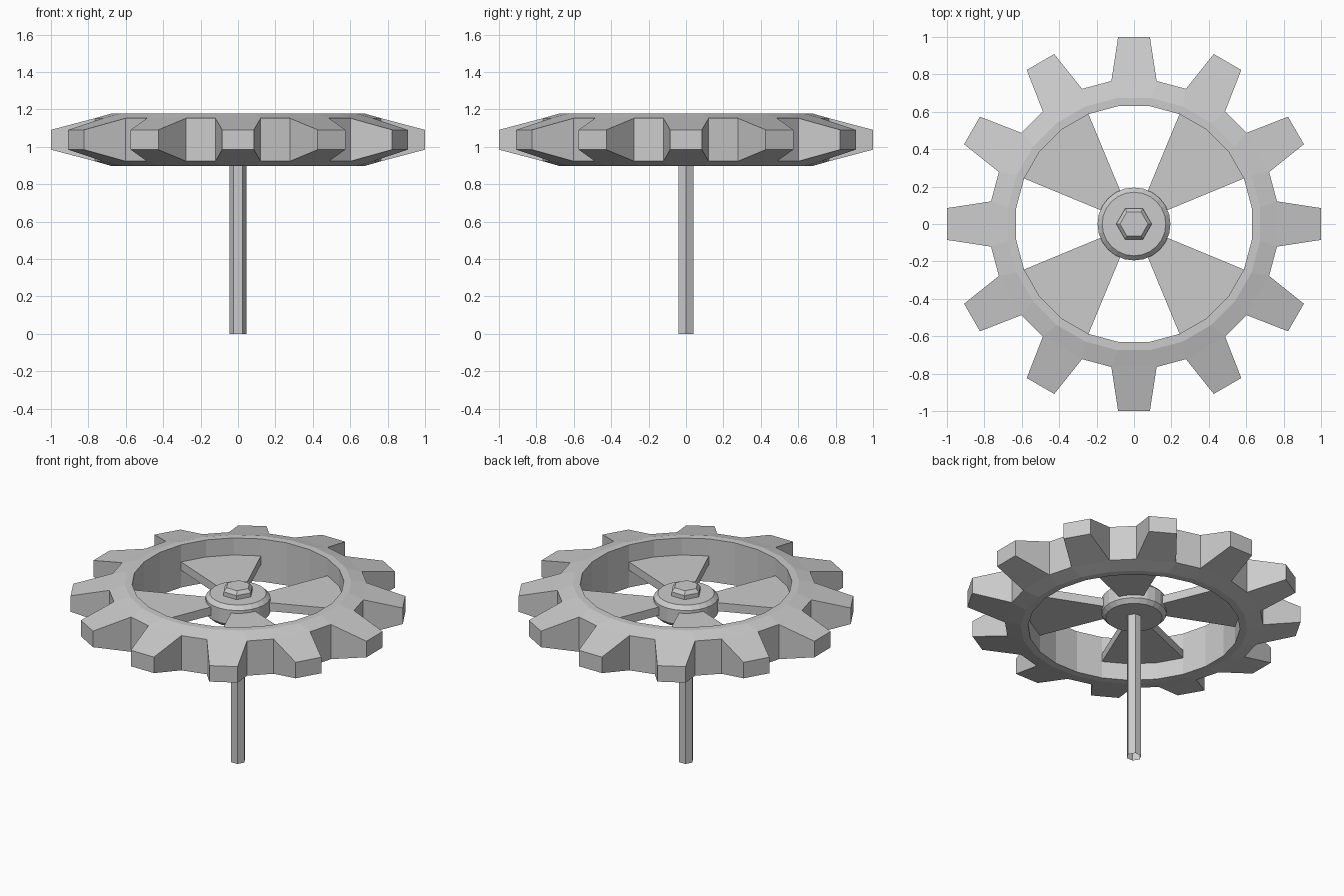
import bpy, bmesh
from math import radians, cos, sin

old = bpy.data.objects.get("Cube")
if old:
    bpy.data.objects.remove(old, do_unlink=True)

MID = 1.038   # height of the wheel's middle plane
TEETH = 12


def material(name, value):
    m = bpy.data.materials.new(name)
    m.use_nodes = True
    color = (value, value, value, 1)
    m.diffuse_color = color
    m.node_tree.nodes["Principled BSDF"].inputs["Base Color"].default_value = color
    return m


grey = material("light grey", 0.6)


def finish(name, bm):
    bmesh.ops.recalc_face_normals(bm, faces=bm.faces)
    mesh = bpy.data.meshes.new(name)
    bm.to_mesh(mesh)
    bm.free()
    mesh.materials.append(grey)
    obj = bpy.data.objects.new(name, mesh)
    bpy.context.collection.objects.link(obj)
    return obj


def polar(r, deg, z):
    return (r * cos(radians(deg)), r * sin(radians(deg)), z)


def lathe(name, profile, sides, cap_first=True):
    """Stack of regular polygons given as (radius, height), bottom to top."""
    bm = bmesh.new()
    rings = [[bm.verts.new(polar(r, 360 * i / sides, z)) for i in range(sides)]
             for r, z in profile]
    for a, b in zip(rings, rings[1:]):
        for i in range(sides):
            j = (i + 1) % sides
            bm.faces.new((a[i], a[j], b[j], b[i]))
    bm.faces.new(rings[-1])
    if cap_first:
        bm.faces.new(rings[0])
    return finish(name, bm)


# Toothed rim: each ring has two points per tooth (radius, half angle, half height)
RINGS = {"inner": (0.636, 7.5, 0.141), "crest": (0.68, 7.5, 0.141),
         "root": (0.774, 9.0, 0.115), "tip": (1.0036, 4.86, 0.053)}
bm = bmesh.new()
v = {}
for ring, (r, half, h) in RINGS.items():
    for side in (-1, 1):
        v[ring, side] = [bm.verts.new(polar(r, 30 * (i // 2) + (half if i % 2 else -half),
                                            MID + side * h)) for i in range(2 * TEETH)]
for i in range(2 * TEETH):
    j = (i + 1) % (2 * TEETH)
    is_tooth = i % 2 == 0

    def quad(*keys):
        bm.faces.new([v[ring, side][n] for ring, side, n in keys])

    def strip(a, b):
        quad((*a, i), (*a, j), (*b, j), (*b, i))

    strip(("inner", -1), ("inner", 1))
    for side in (-1, 1):
        strip(("inner", side), ("crest", side))
        strip(("crest", side), ("root", side))
        if is_tooth:
            strip(("root", side), ("tip", side))
    outer = "tip" if is_tooth else "root"
    strip((outer, -1), (outer, 1))
    # Flank of the tooth
    quad(("root", -1, i), ("root", 1, i), ("tip", 1, i), ("tip", -1, i))
finish("toothed_rim", bm)

# Four flared spokes
for k in range(4):
    bm = bmesh.new()
    outline = [(0.17, -22.5), (0.636, -22.5), (0.636, -7.5),
               (0.636, 7.5), (0.636, 22.5), (0.17, 22.5)]
    base = bm.faces.new([bm.verts.new(polar(r, a + 45 + 90 * k, MID - 0.028))
                         for r, a in outline])
    top = bmesh.ops.extrude_face_region(bm, geom=[base])["geom"]
    bmesh.ops.translate(bm, vec=(0, 0, 0.056),
                        verts=[e for e in top if isinstance(e, bmesh.types.BMVert)])
    finish(f"spoke_{k + 1}", bm)

# Bevelled hub, bolt head and open-ended shaft
lathe("hub", [(0.17, 0.965), (0.195, 0.99), (0.195, 1.085), (0.17, 1.11)], 24)
lathe("bolt_head", [(0.095, 1.1), (0.095, 1.137), (0.075, 1.16)], 6)
lathe("shaft", [(0.046, 0), (0.046, 1.0)], 6, cap_first=False)
